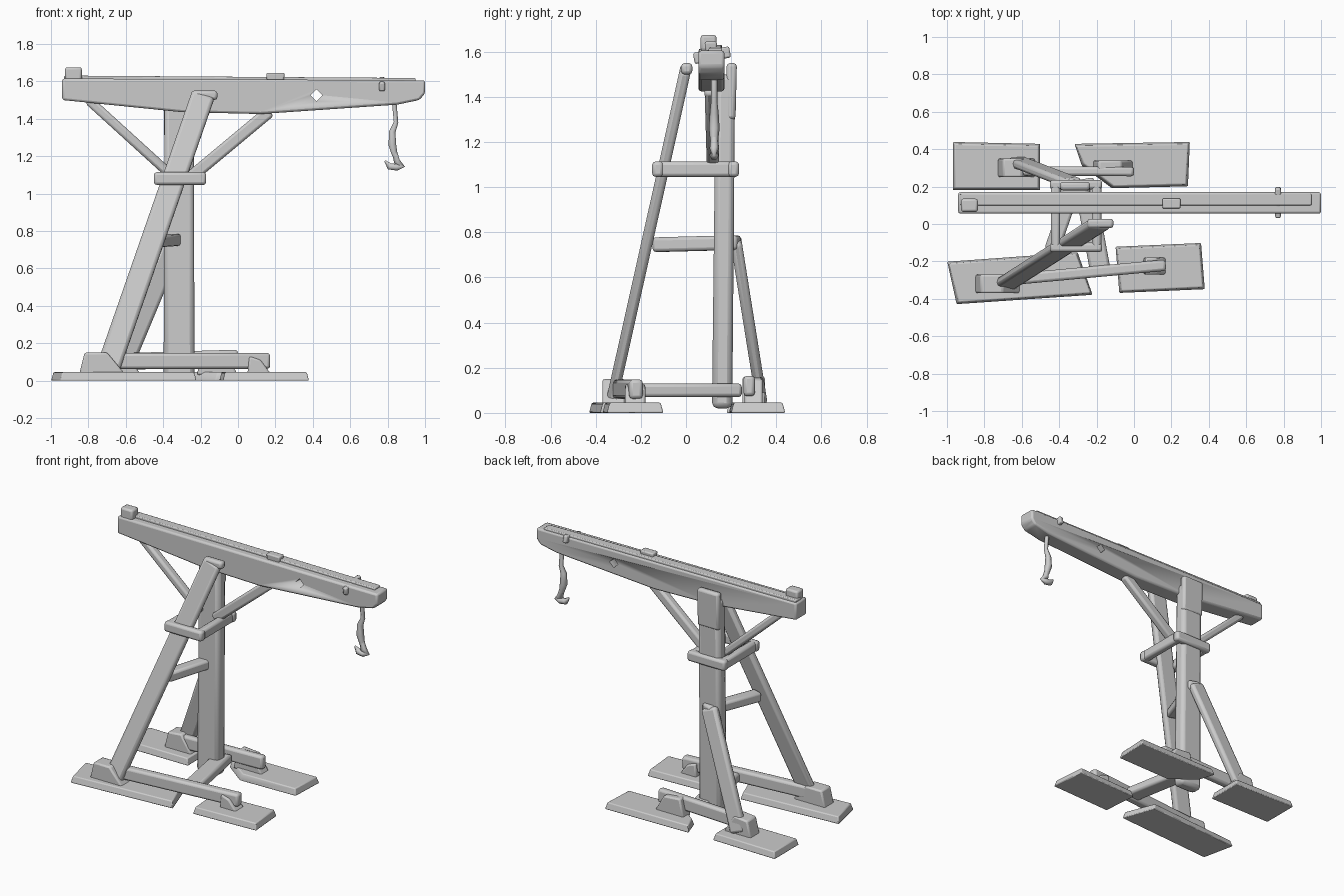
import bpy
import bmesh
from math import radians
from mathutils import Vector

cube = bpy.data.objects.get("Cube")
if cube:
    bpy.data.objects.remove(cube)

GREY = (0.6, 0.6, 0.6, 1)
mat = bpy.data.materials.new("plain grey")
mat.use_nodes = True
mat.diffuse_color = GREY
mat.node_tree.nodes["Principled BSDF"].inputs["Base Color"].default_value = GREY


def finish(name, bm, bevel=0.0, segments=2):
    """Turn a bmesh into a shaded, softly bevelled part."""
    bmesh.ops.recalc_face_normals(bm, faces=bm.faces[:])
    mesh = bpy.data.meshes.new(name)
    bm.to_mesh(mesh)
    bm.free()
    ob = bpy.data.objects.new(name, mesh)
    bpy.context.collection.objects.link(ob)
    mesh.materials.append(mat)
    if bevel:
        mod = ob.modifiers.new("worn edges", 'BEVEL')
        mod.width = bevel
        mod.segments = segments
    bpy.ops.object.select_all(action='DESELECT')
    ob.select_set(True)
    bpy.context.view_layer.objects.active = ob
    bpy.ops.object.shade_smooth_by_angle(angle=radians(40))
    return ob


def loft(name, lower, upper, bevel, segments=2):
    """Solid between two matching outlines."""
    bm = bmesh.new()
    a = [bm.verts.new(p) for p in lower]
    b = [bm.verts.new(p) for p in upper]
    bm.faces.new(a)
    bm.faces.new(b[::-1])
    for i in range(len(a)):
        j = (i + 1) % len(a)
        bm.faces.new((a[i], a[j], b[j], b[i]))
    return finish(name, bm, bevel, segments)


def beam(name, start, end, width, depth, ref=(1, 0, 0), taper=1.0, bevel=0.015):
    """Squared timber; width runs along ref."""
    start, end = Vector(start), Vector(end)
    axis = (end - start).normalized()
    side = Vector(ref)
    side = (side - axis * side.dot(axis)).normalized()
    other = axis.cross(side)

    def ring(c, s):
        return [c + side * (u * width * s / 2) + other * (v * depth * s / 2)
                for u, v in ((-1, -1), (1, -1), (1, 1), (-1, 1))]
    return loft(name, ring(start, 1), ring(end, taper), bevel)


def slab(name, outline, z0, z1, inset=0.0):
    """Flat plate from an xy outline, drawn in a little at the top."""
    cx = sum(p[0] for p in outline) / len(outline)
    cy = sum(p[1] for p in outline) / len(outline)
    top = [(x + (cx > x) * inset - (cx < x) * inset,
            y + (cy > y) * inset - (cy < y) * inset, z1) for x, y in outline]
    return loft(name, [(x, y, z0) for x, y in outline], top, 0.006)


def side_cut(name, outline, y0, y1, bevel=0.01):
    """Solid from an xz outline, spanning y0 to y1."""
    return loft(name, [(x, y0, z) for x, z in outline],
                [(x, y1, z) for x, z in outline], bevel)


# Ground plates
feet = {
    "front_right_foot": [(-1, -.2), (-.95, -.43), (-.22, -.38), (-.3, -.15)],
    "front_left_foot": [(-.1, -.12), (.36, -.1), (.38, -.35), (-.08, -.37)],
    "back_right_foot": [(-.97, .44), (-.97, .18), (-.5, .18), (-.5, .43)],
    "back_left_foot": [(-.32, .43), (-.28, .31), (-.12, .19), (.29, .2), (.3, .44)],
}
for name, outline in feet.items():
    slab(name, outline, 0.0, 0.045, 0.012)

# Base timbers
beam("front_sill", (-.8, -.31, .105), (.17, -.22, .105), .06, .085, (0, 1, 0))
beam("back_sill", (-.68, .285, .1), (0, .28, .12), .05, .09, (0, 1, 0))
beam("cross_sill", (-.18, -.25, .1), (-.27, .24, .1), .11, .06)

# Wedges that hold the timbers on the plates
side_cut("front_right_wedge", [(-.85, .03), (-.82, .15), (-.7, .15), (-.6, .03)], -.37, -.27)
side_cut("front_left_wedge", [(.05, .03), (.06, .13), (.12, .11), (.18, .03)], -.27, -.18)
side_cut("back_right_wedge", [(-.73, .03), (-.7, .15), (-.6, .16), (-.52, .03)], .25, .35)
side_cut("back_left_wedge", [(-.22, .03), (-.19, .16), (-.07, .15), (0, .03)], .26, .34)

# Mast and its cap
beam("mast", (-.315, .16, .02), (-.315, .175, 1.5), .165, .09, taper=.95, bevel=.025)
beam("mast_cap", (-.315, .197, 1.3), (-.315, .203, 1.55), .16, .045)

# Leaning legs
beam("front_leg", (-.7, -.33, .05), (-.185, .0, 1.53), .125, .05, bevel=.018)
beam("front_leg_cap", (-.25, .003, 1.525), (-.11, .003, 1.525), .05, .05, (0, 1, 0))
beam("back_leg", (-.63, .335, .05), (-.33, .22, .77), .11, .05, bevel=.018)

# Collar around mast and front leg
for name, a, b in (
        ("collar_front", (-.45, -.125, 1.08), (-.17, -.125, 1.08)),
        ("collar_back", (-.45, .21, 1.08), (-.17, .21, 1.08)),
        ("collar_right", (-.42, -.14, 1.08), (-.42, .22, 1.08)),
        ("collar_left", (-.2, -.14, 1.08), (-.2, .22, 1.08))):
    beam(name, a, b, .068, .05, (0, 0, 1))

# Middle tie
beam("middle_tie", (-.44, -.14, .745), (-.31, .235, .755), .065, .08, (0, 0, 1))

# Knee braces under the boom
beam("right_brace", (-.8, .11, 1.5), (-.36, .12, 1.1), .055, .05, (0, 1, 0))
beam("left_brace", (.17, .11, 1.44), (-.25, .12, 1.09), .055, .065, (0, 1, 0))

# Boom with a small peg hole
boom = side_cut("boom", [(-.94, 1.5), (-.3, 1.435), (.12, 1.425), (.85, 1.475), (.97, 1.5),
                         (1, 1.535), (1, 1.605), (-.94, 1.615)], .055, .17, .012)
bm = bmesh.new()
bmesh.ops.create_cone(bm, cap_ends=True, segments=4, radius1=.032, radius2=.032, depth=.4)
cutter = finish("peg_hole_cutter", bm)
cutter.location = (.42, .1, 1.525)
cutter.rotation_euler = (radians(90), 0, 0)
cutter.hide_render = True
cutter.hide_set(True)
hole = boom.modifiers.new("peg hole", 'BOOLEAN')
hole.operation = 'DIFFERENCE'
hole.object = cutter

# Boom fittings
beam("top_rail", (-.93, .13, 1.618), (.95, .13, 1.605), .06, .025, (0, 1, 0), bevel=.006)
beam("end_knob", (-.88, .1, 1.6), (-.88, .1, 1.675), .09, .07, bevel=.012)
beam("middle_knob", (.2, .11, 1.6), (.2, .11, 1.645), .09, .05, taper=1.1, bevel=.008)
beam("rope_peg", (.77, .035, 1.57), (.77, .195, 1.6), .03, .05, bevel=.008)

# Hanging rope and hook
def rope(name, points, thickness):
    curve = bpy.data.curves.new(name, 'CURVE')
    curve.dimensions = '3D'
    curve.bevel_depth = thickness
    curve.bevel_resolution = 1
    curve.use_fill_caps = True
    line = curve.splines.new('POLY')
    line.points.add(len(points) - 1)
    for point, (x, z, r) in zip(line.points, points):
        point.co = (x, .125, z, 1)
        point.radius = r
    curve.materials.append(mat)
    ob = bpy.data.objects.new(name, curve)
    bpy.context.collection.objects.link(ob)


rope("rope", [(.835, 1.49, 1), (.845, 1.38, 1), (.825, 1.33, 1.4), (.825, 1.26, 1.7),
              (.84, 1.2, 1.2)], .014)
rope("hook", [(.835, 1.23, .9), (.85, 1.17, 1.2), (.885, 1.145, .5), (.85, 1.14, 1.2),
              (.81, 1.145, 1.2), (.785, 1.175, .3)], .017)
